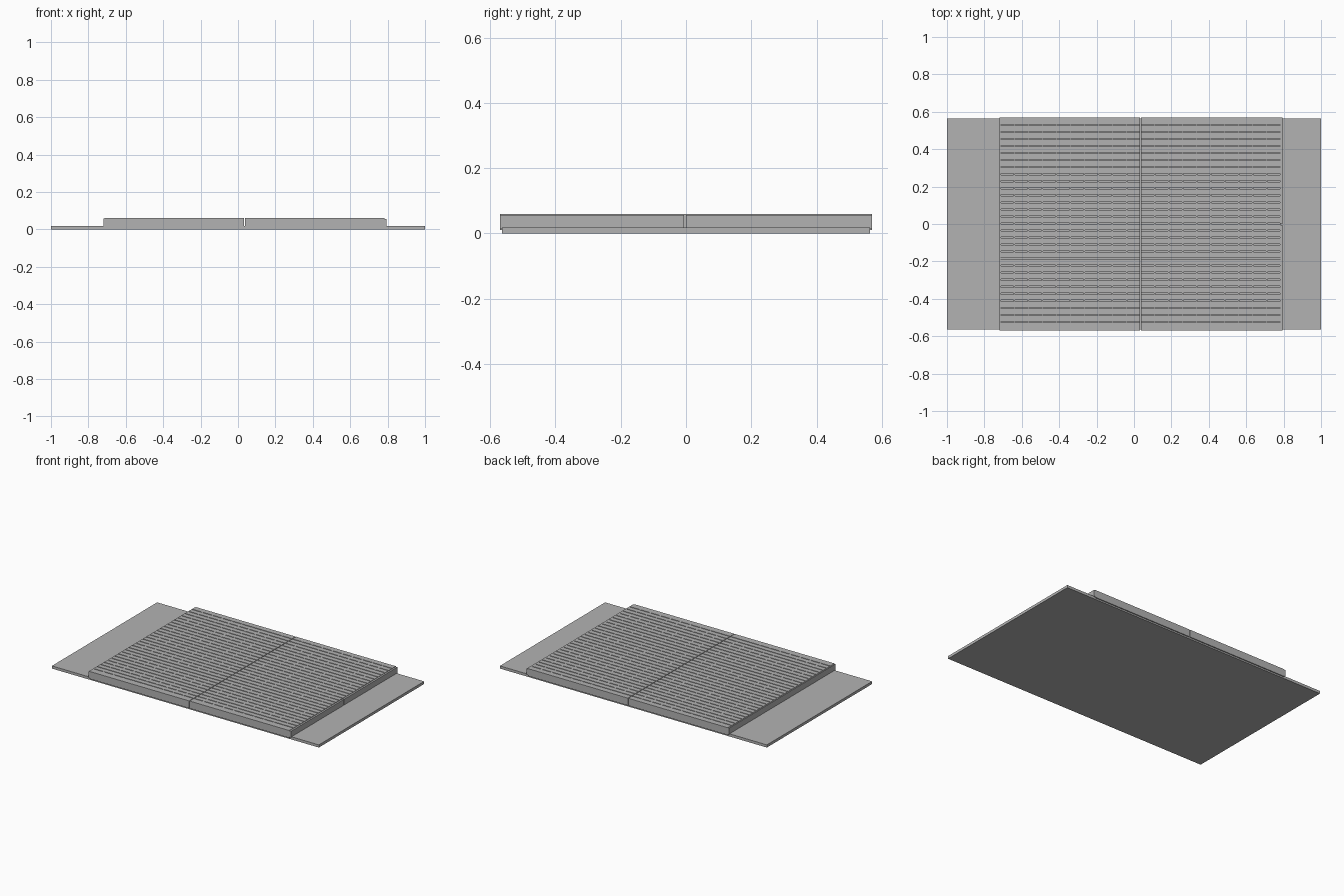
import bpy, bmesh

if "Cube" in bpy.data.objects:
    bpy.data.objects.remove(bpy.data.objects["Cube"], do_unlink=True)

grey = bpy.data.materials.new("plain grey")
grey.use_nodes = True
COLOUR = (0.45, 0.45, 0.45, 1)
grey.diffuse_color = COLOUR
grey.node_tree.nodes["Principled BSDF"].inputs["Base Color"].default_value = COLOUR


def add_object(name, bm):
    bmesh.ops.recalc_face_normals(bm, faces=bm.faces)
    mesh = bpy.data.meshes.new(name)
    bm.to_mesh(mesh)
    bm.free()
    mesh.materials.append(grey)
    obj = bpy.data.objects.new(name, mesh)
    bpy.context.collection.objects.link(obj)
    return obj


def box(name, low, high):
    bm = bmesh.new()
    bmesh.ops.create_cube(bm, size=1)
    for v in bm.verts:
        v.co = [(a + b) / 2 + c * (b - a) for a, b, c in zip(low, high, v.co)]
    return add_object(name, bm)


TOP, BOTTOM, HALF_WIDTH = 0.06, 0.01, 0.57
PITCH_X, PITCH_Y = 0.075, 0.0376
SLOT_GAP, SLOT_WIDTH, SLOT_DEPTH = 0.008, 0.006, 0.01


def slotted_deck(name, x0, columns, rows):
    """Solid panel with rows of shallow slots pressed into its top."""
    seam = 0.002
    x1 = x0 + columns * PITCH_X
    xs = [x0 + seam]
    for i in range(columns):
        xs += [x0 + i * PITCH_X + SLOT_GAP / 2, x0 + (i + 1) * PITCH_X - SLOT_GAP / 2]
    xs.append(x1 - seam)
    ys = [-HALF_WIDTH]
    for k in range(-rows, rows + 1):
        mid = 0.003 + k * PITCH_Y
        ys += [mid - SLOT_WIDTH / 2, mid + SLOT_WIDTH / 2]
    ys.append(HALF_WIDTH)

    bm = bmesh.new()
    grid = [[bm.verts.new((x, y, TOP)) for y in ys] for x in xs]
    slots = []
    for i in range(len(xs) - 1):
        for j in range(len(ys) - 1):
            face = bm.faces.new((grid[i][j], grid[i + 1][j],
                                 grid[i + 1][j + 1], grid[i][j + 1]))
            # one row is a continuous joint, the others are separate slots
            joint = j == 2 * (rows - 5) + 1
            if j % 2 and (i % 2 or joint):
                slots.append(face)

    # outer walls and underside
    rim = [e for e in bm.edges if e.is_boundary]
    walls = bmesh.ops.extrude_edge_only(bm, edges=rim)["geom"]
    for v in walls:
        if isinstance(v, bmesh.types.BMVert):
            v.co.z = BOTTOM
    bmesh.ops.holes_fill(bm, edges=[e for e in bm.edges if e.is_boundary], sides=0)

    # recessed slots
    pressed = bmesh.ops.extrude_face_region(bm, geom=slots)["geom"]
    for v in pressed:
        if isinstance(v, bmesh.types.BMVert):
            v.co.z -= SLOT_DEPTH
    bmesh.ops.delete(bm, geom=[f for f in slots if f.is_valid], context="FACES")
    return add_object(name, bm)


# Base slab
box("base_plate", (-1, -0.563, 0), (1, 0.563, 0.018))

# Two slotted deck panels with a narrow seam between them
slotted_deck("right_deck_panel", -0.715, 10, 14)
slotted_deck("left_deck_panel", 0.035, 10, 14)

# End cover in two lengths with a small gap
for name, y0, y1 in (("front_end_cover", -HALF_WIDTH, -0.006),
                     ("back_end_cover", 0, HALF_WIDTH)):
    box(name, (0.783, y0, 0.015), (0.795, y1, 0.057))
# Thin edge strip on the opposite end
box("right_end_strip", (-0.72, -HALF_WIDTH, 0.015), (-0.713, HALF_WIDTH, 0.058))
